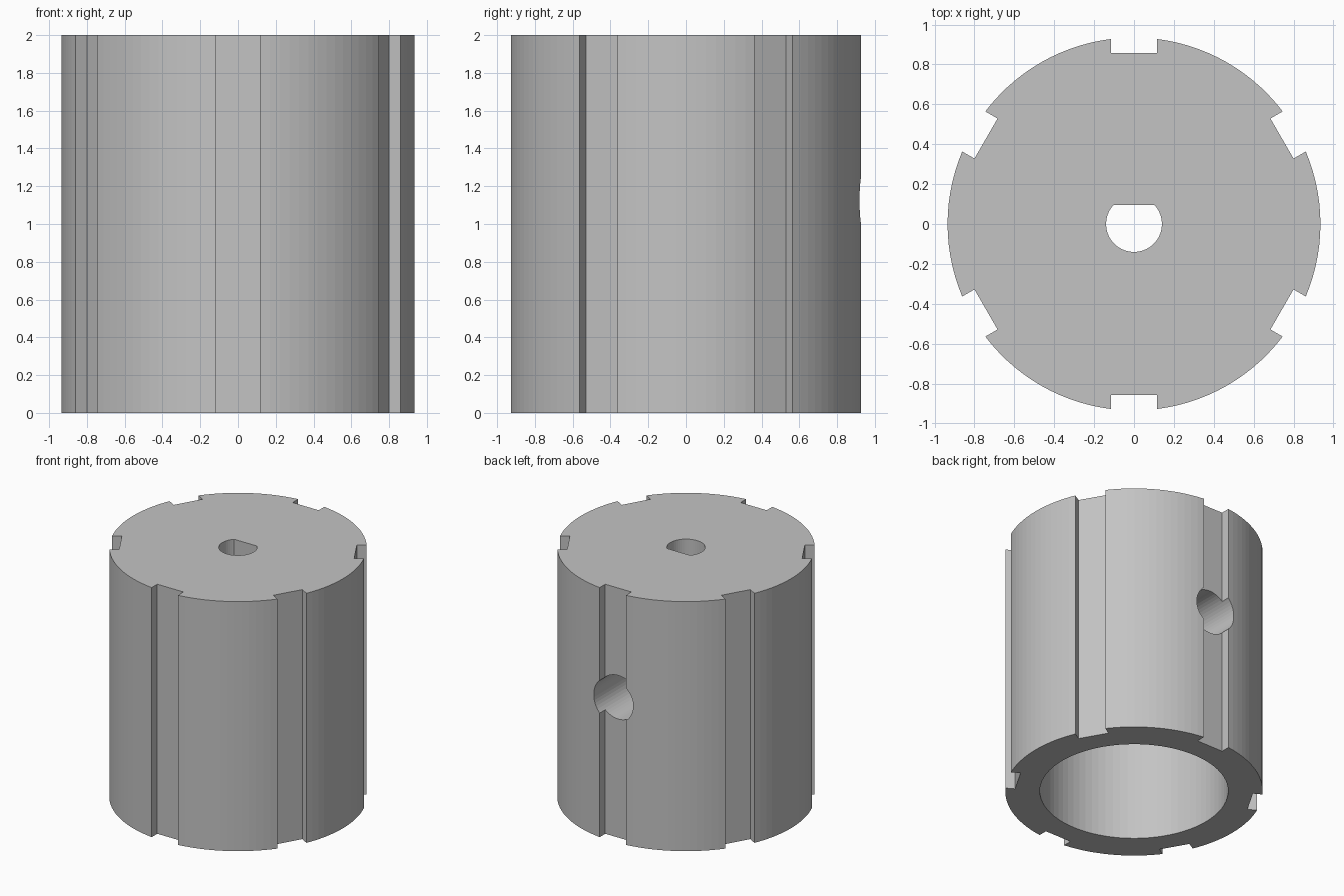
import bpy
import bmesh
from math import asin, cos, sin, tau, radians
from mathutils import Matrix, Vector

HEIGHT, RADIUS = 2.0, 0.935
SLOT_HALF, SLOT_FLOOR, SLOTS = 0.116, 0.857, 6
CAVITY_RADIUS, CAVITY_TOP = 0.684, 0.88
BORE_RADIUS, BORE_FLAT = 0.14, 0.096
SCREW_RADIUS, SCREW_Z = 0.175, 1.125

cube = bpy.data.objects.get("Cube")
if cube:
    bpy.data.objects.remove(cube, do_unlink=True)

grey = bpy.data.materials.new("plain grey")
grey.use_nodes = True
colour = (0.55, 0.55, 0.55, 1)
grey.diffuse_color = colour
grey.node_tree.nodes["Principled BSDF"].inputs["Base Color"].default_value = colour


def arc(radius, start, end, steps):
    """Points along an arc, both ends included."""
    angles = [start + (end - start) * i / steps for i in range(steps + 1)]
    return [(radius * cos(a), radius * sin(a)) for a in angles]


def prism(name, outline, bottom, top, matrix=Matrix()):
    """Extrude a closed outline along z, then place it."""
    bm = bmesh.new()
    face = bm.faces.new([bm.verts.new((x, y, bottom)) for x, y in outline])
    result = bmesh.ops.extrude_face_region(bm, geom=[face])
    verts = [g for g in result["geom"] if isinstance(g, bmesh.types.BMVert)]
    bmesh.ops.translate(bm, vec=Vector((0, 0, top - bottom)), verts=verts)
    bmesh.ops.recalc_face_normals(bm, faces=bm.faces)
    bm.transform(matrix)
    mesh = bpy.data.meshes.new(name)
    bm.to_mesh(mesh)
    bm.free()
    mesh.materials.append(grey)
    obj = bpy.data.objects.new(name, mesh)
    bpy.context.collection.objects.link(obj)
    return obj


def cut(target, cutter):
    """Subtract the cutter and throw it away."""
    cutter.hide_render = True
    mod = target.modifiers.new("cut", "BOOLEAN")
    mod.operation, mod.solver, mod.object = "DIFFERENCE", "EXACT", cutter
    bpy.context.view_layer.objects.active = target
    bpy.ops.object.modifier_apply(modifier=mod.name)
    bpy.data.objects.remove(cutter, do_unlink=True)


# Drum outline: one flat-bottomed slot and one rim arc per sector
outline = []
half_angle = asin(SLOT_HALF / RADIUS)
sector = tau / SLOTS
for i in range(SLOTS):
    mid = radians(90) + i * sector
    for side in (SLOT_HALF, -SLOT_HALF):
        outline.append((SLOT_FLOOR * cos(mid) + side * sin(mid),
                        SLOT_FLOOR * sin(mid) - side * cos(mid)))
    outline += arc(RADIUS, mid + half_angle, mid + sector - half_angle, 14)
drum = prism("slotted_drum", outline, 0, HEIGHT)

# Round cavity open at the bottom
cut(drum, prism("cavity_cutter", arc(CAVITY_RADIUS, 0, tau, 80)[:-1], -0.1, CAVITY_TOP))

# D-shaped shaft bore, flat towards the back
flat = asin(BORE_FLAT / BORE_RADIUS)
bore = arc(BORE_RADIUS, radians(180) - flat, tau + flat, 40)
cut(drum, prism("bore_cutter", bore, CAVITY_TOP - 0.1, HEIGHT + 0.1))

# Set screw hole from the back slot to the flat of the bore
place = Matrix.Translation((0, 0, SCREW_Z)) @ Matrix.Rotation(radians(-90), 4, "X")
cut(drum, prism("screw_cutter", arc(SCREW_RADIUS, 0, tau, 48)[:-1], BORE_FLAT - 0.03, 1.1, place))
